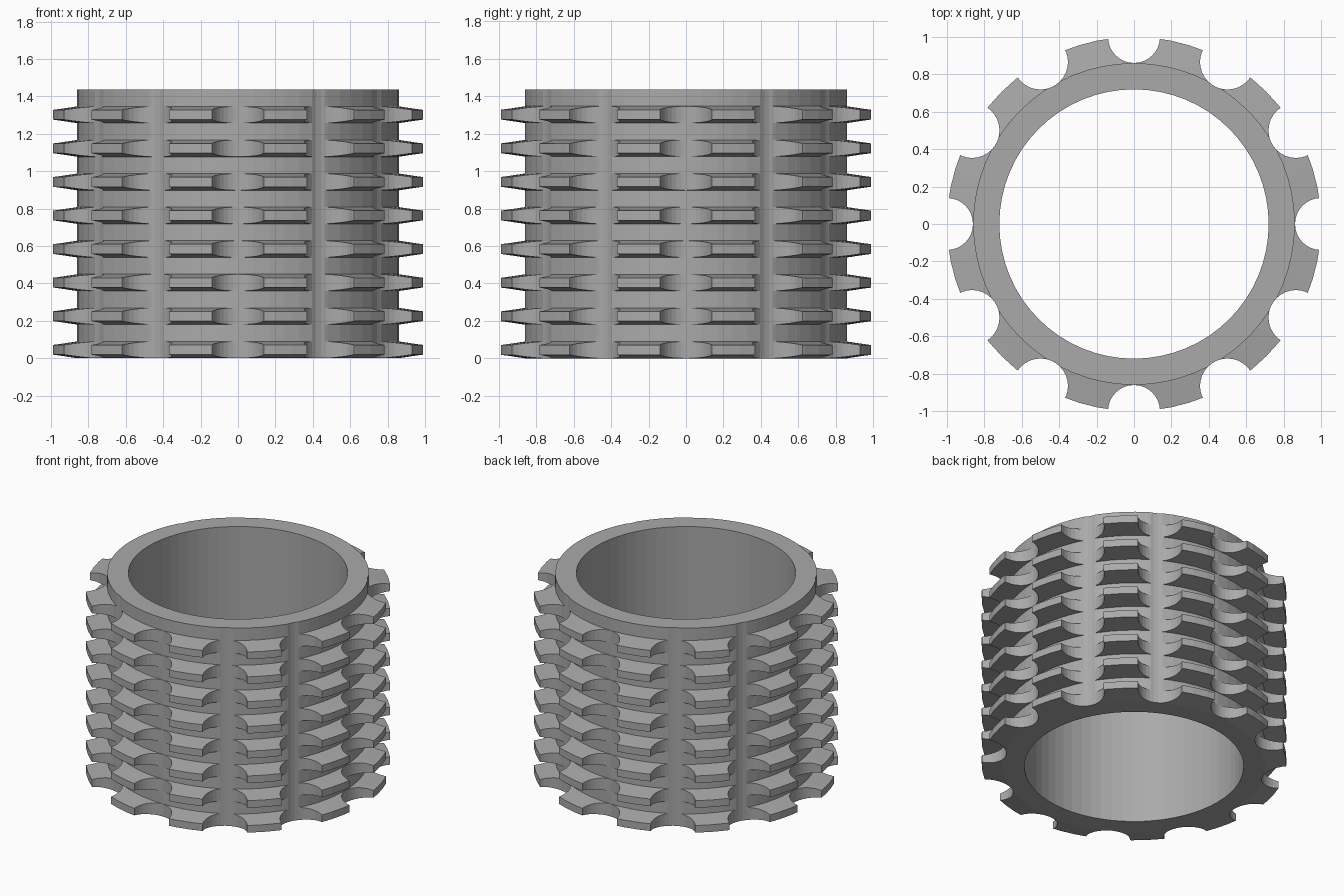
import bpy, bmesh, math

if "Cube" in bpy.data.objects:
    bpy.data.objects.remove(bpy.data.objects["Cube"])

SEG, RINGS, PITCH = 64, 8, 0.1795
R_OUT, R_BODY, R_BORE = 1.0, 0.86, 0.72
HEIGHT = RINGS * PITCH

steel = bpy.data.materials.new("steel grey")
steel.diffuse_color = (0.4, 0.4, 0.4, 1)
steel.use_nodes = True
steel.node_tree.nodes["Principled BSDF"].inputs["Base Color"].default_value = steel.diffuse_color


def make_object(name, bm):
    bmesh.ops.recalc_face_normals(bm, faces=bm.faces)
    me = bpy.data.meshes.new(name)
    bm.to_mesh(me)
    bm.free()
    me.materials.append(steel)
    ob = bpy.data.objects.new(name, me)
    bpy.context.collection.objects.link(ob)
    return ob


# Sleeve profile (radius, z): bore, then tapered ribs with plain gaps
profile = [(R_BORE, HEIGHT), (R_BORE, 0)]
for i in range(RINGS):
    z = i * PITCH
    profile += [(R_BODY, z), (R_OUT, z + 0.019), (R_OUT, z + 0.071), (R_BODY, z + 0.09)]
profile.append((R_BODY, HEIGHT))

# Revolve the closed profile
bm = bmesh.new()
cols = []
for s in range(SEG):
    a = 2 * math.pi * s / SEG
    cols.append([bm.verts.new((r * math.cos(a), r * math.sin(a), z)) for r, z in profile])
n = len(profile)
for s in range(SEG):
    c, d = cols[s], cols[(s + 1) % SEG]
    for k in range(n):
        m = (k + 1) % n
        bm.faces.new((c[k], d[k], d[m], c[m]))
body = make_object("toothed_sleeve", bm)

# Twelve round flutes cut lengthwise; off-axis ones graze the sleeve wall
bm = bmesh.new()
for i in range(12):
    a = math.radians(30 * i)
    rad = 0.139 if i % 3 == 0 else 0.147
    res = bmesh.ops.create_cone(bm, cap_ends=True, segments=32, radius1=rad,
                                radius2=rad, depth=HEIGHT + 0.4)
    bmesh.ops.translate(bm, verts=res["verts"],
                        vec=(math.cos(a), math.sin(a), HEIGHT / 2))
cutter = make_object("flute_cutter", bm)
cutter.hide_render = True

mod = body.modifiers.new("flutes", 'BOOLEAN')
mod.operation = 'DIFFERENCE'
mod.solver = 'EXACT'
mod.object = cutter
bpy.context.view_layer.objects.active = body
body.select_set(True)
bpy.ops.object.modifier_apply(modifier=mod.name)
bpy.data.objects.remove(cutter, do_unlink=True)
